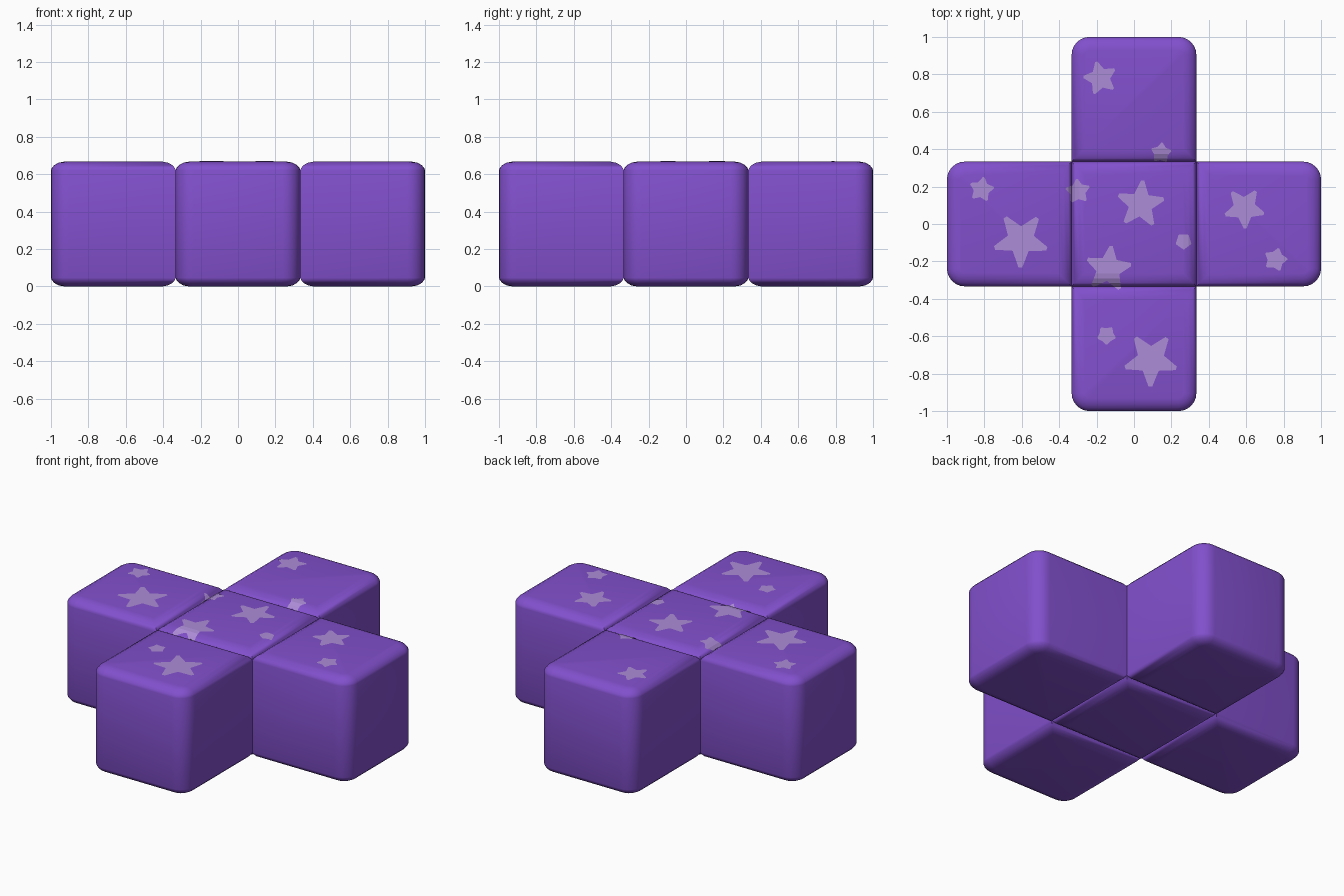
import bpy, bmesh, math

if "Cube" in bpy.data.objects:
    bpy.data.objects.remove(bpy.data.objects["Cube"])

H = 1 / 3            # half side of a block
TOP = 2 / 3
R = 0.095            # plan radius of the free corners
# soft edge: (inset from block side, drop from top)
EDGE = [(0.07, 0.0), (0.042, 0.005), (0.018, 0.018), (0.004, 0.034), (0.0, 0.046)]


def material(name, rgb):
    m = bpy.data.materials.new(name)
    m.diffuse_color = (*rgb, 1)
    m.use_nodes = True
    m.node_tree.nodes["Principled BSDF"].inputs["Base Color"].default_value = m.diffuse_color
    return m


purple = material("purple", (0.223, 0.080, 0.610))
lavender = material("lavender", (0.413, 0.262, 0.680))


def finish(bm, name, mat):
    me = bpy.data.meshes.new(name)
    bm.to_mesh(me)
    bm.free()
    me.materials.append(mat)
    ob = bpy.data.objects.new(name, me)
    bpy.context.collection.objects.link(ob)
    return ob


def outline(inset, rounded):
    """Block plan; the two +x corners are rounded on arms."""
    h, pts = H - inset, []
    for sx, sy, a0 in ((1, 1, 0), (-1, 1, 90), (-1, -1, 180), (1, -1, 270)):
        r = max(R - inset, 0.01) if rounded and sx > 0 else 0
        n = 6 if r else 0
        for i in range(n + 1):
            a = math.radians(a0 + 90 * i / max(n, 1))
            pts.append((sx * (h - r) + r * math.cos(a) * (r > 0),
                        sy * (h - r) + r * math.sin(a) * (r > 0)))
    return pts


def block(name, centre, turn, arm):
    bm = bmesh.new()
    levels = [(i, d) for i, d in EDGE] + [(i, TOP - d) for i, d in reversed(EDGE)]
    rings = []
    c, s = math.cos(turn), math.sin(turn)
    for inset, z in levels:
        rings.append([bm.verts.new((x * c - y * s + centre[0], x * s + y * c + centre[1], z))
                      for x, y in outline(inset, arm)])
    n = len(rings[0])
    for a, b in zip(rings, rings[1:]):
        for i in range(n):
            j = (i + 1) % n
            bm.faces.new((a[i], a[j], b[j], b[i]))
    bm.faces.new(rings[-1])
    bm.faces.new(rings[0][::-1])
    bmesh.ops.recalc_face_normals(bm, faces=bm.faces)
    ob = finish(bm, name, purple)
    bpy.ops.object.select_all(action='DESELECT')
    ob.select_set(True)
    bpy.context.view_layer.objects.active = ob
    bpy.ops.object.shade_smooth_by_angle(angle=math.radians(40))


# five blocks in a cross
block("centre_block", (0, 0), 0, False)
for k, name in enumerate(("right_block", "back_block", "left_block", "front_block")):
    t = k * math.pi / 2
    block(name, (2 * H * math.cos(t), 2 * H * math.sin(t)), t, True)


def height(x, y):
    """Top surface including the grooves between blocks."""
    d = min(H - abs((v + H) % (2 * H) - H) for v in (x, y))
    d = max(d, 0)
    for (i1, d1), (i0, d0) in zip(EDGE, EDGE[1:]):
        if d >= i0:
            f = min((d - i0) / (i1 - i0), 1)
            return TOP - (d0 + (d1 - d0) * f)
    return TOP


def star(index, x, y, r, base, ratio):
    """Thin star laid over the top, following the grooves."""
    bm = bmesh.new()
    mid = bm.verts.new((x, y, 0))
    ring = []
    for i in range(5):
        # each point is slightly blunt
        for off, rr in ((-4, 0.95), (4, 0.95), (36, ratio)):
            a = math.radians(base + 72 * i + off)
            ring.append(bm.verts.new((x + r * rr * math.cos(a), y + r * rr * math.sin(a), 0)))
    for i in range(len(ring)):
        bm.faces.new((mid, ring[i], ring[(i + 1) % len(ring)]))
    for axis in ((1, 0, 0), (0, 1, 0)):
        for side in (-H, H):
            for inset, _ in EDGE:
                for v in {side - inset, side + inset}:
                    bmesh.ops.bisect_plane(bm, geom=bm.verts[:] + bm.edges[:] + bm.faces[:],
                                           plane_co=[v * q for q in axis], plane_no=axis)
    bmesh.ops.triangulate(bm, faces=bm.faces)
    for v in bm.verts:
        v.co.z = height(v.co.x, v.co.y) + 0.003
    finish(bm, f"star_{index}", lavender)


# x, y, radius, direction of one point, inner ratio
STARS = [
    (-0.18, 0.78, 0.095, 104, 0.55), (0.145, 0.38, 0.058, 85, 0.65),
    (-0.815, 0.185, 0.07, 80, 0.6), (-0.605, -0.085, 0.155, 53, 0.47),
    (-0.30, 0.175, 0.07, 95, 0.6), (0.035, 0.105, 0.135, 85, 0.48),
    (0.265, -0.093, 0.045, 55, 0.8), (-0.137, -0.24, 0.13, 83, 0.5),
    (0.59, 0.085, 0.115, -88, 0.52), (0.757, -0.19, 0.066, 75, 0.65),
    (-0.147, -0.595, 0.053, 55, 0.72), (0.09, -0.725, 0.152, 53, 0.48),
]
for i, s in enumerate(STARS):
    star(i + 1, *s)
